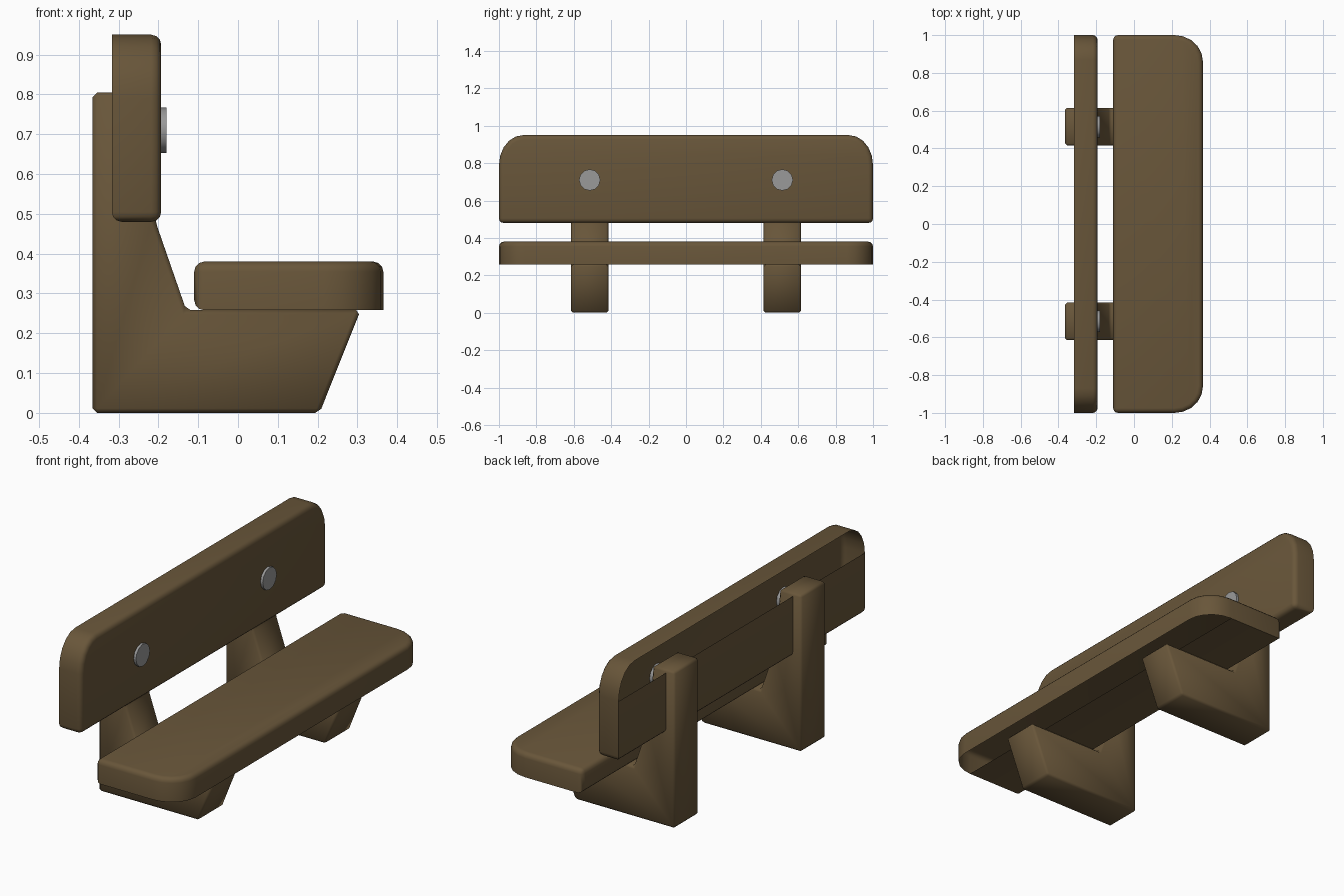
import bpy, bmesh, math
from mathutils import Vector

cube = bpy.data.objects.get("Cube")
if cube:
    bpy.data.objects.remove(cube)


def material(name, rgb):
    m = bpy.data.materials.new(name)
    m.use_nodes = True
    m.diffuse_color = (*rgb, 1)
    bsdf = m.node_tree.nodes["Principled BSDF"]
    bsdf.inputs["Base Color"].default_value = (*rgb, 1)
    bsdf.inputs["Roughness"].default_value = 0.8
    return m


wood = material("brown_wood", (0.14, 0.093, 0.042))
steel = material("grey_steel", (0.32, 0.32, 0.32))


def finish(bm, name, mat, angle=40):
    bmesh.ops.recalc_face_normals(bm, faces=bm.faces)
    mesh = bpy.data.meshes.new(name)
    bm.to_mesh(mesh)
    bm.free()
    mesh.materials.append(mat)
    ob = bpy.data.objects.new(name, mesh)
    bpy.context.collection.objects.link(ob)
    bpy.ops.object.select_all(action="DESELECT")
    ob.select_set(True)
    bpy.context.view_layer.objects.active = ob
    bpy.ops.object.shade_smooth_by_angle(angle=math.radians(angle))
    return ob


# Plank with two rounded corners; its hidden side is panelled only between the
# square corners and the start of the rounding, and open beyond that.
def plank(name, place, height, depth, ru, rv, steps=5):
    outline = [(-1, 0), (1, 0)]
    for side in (1, -1):
        arc = []
        for i in range(steps + 1):
            a = math.pi / 2 * i / steps
            arc.append((side * (1 - ru + ru * math.cos(a)),
                        height - rv + rv * math.sin(a)))
        outline += arc if side > 0 else arc[::-1]
    bm = bmesh.new()
    front = [bm.verts.new(place(u, v, 0)) for u, v in outline]
    back = [bm.verts.new(place(u, v, depth)) for u, v in outline]
    n = len(outline)
    face = bm.faces.new(front)
    for i in range(n):
        j = (i + 1) % n
        bm.faces.new((front[i], front[j], back[j], back[i]))
    bm.faces.new((back[0], back[1], back[2], back[-1]))
    bmesh.ops.recalc_face_normals(bm, faces=bm.faces)
    soft = list(face.edges)
    soft += [bm.edges.get((front[k], back[k])) for k in (0, 1)]
    soft.append(bm.edges.get((back[0], back[1])))
    bmesh.ops.bevel(bm, geom=soft, offset=0.025, segments=3, profile=0.5,
                    affect="EDGES", clamp_overlap=True)
    return finish(bm, name, wood)


plank("backrest", lambda u, v, d: Vector((-0.193 - d, u, 0.48 + v)),
      0.47, 0.124, 0.13, 0.16)
plank("seat", lambda u, v, d: Vector((-0.11 + v, u, 0.38 - d)),
      0.475, 0.122, 0.14, 0.15)

# Leg profile: foot, seat ledge and upright that carries the backrest
leg_profile = [(-0.365, 0), (0.205, 0), (0.308, 0.258), (-0.13, 0.258),
               (-0.207, 0.48), (-0.24, 0.805), (-0.365, 0.805)]

for side, word in ((1, "left"), (-1, "right")):
    y = 0.515 * side

    bm = bmesh.new()
    cap = bm.faces.new([bm.verts.new((x, y - 0.1, z)) for x, z in leg_profile])
    ext = bmesh.ops.extrude_face_region(bm, geom=[cap], use_keep_orig=True)
    moved = [g for g in ext["geom"] if isinstance(g, bmesh.types.BMVert)]
    bmesh.ops.translate(bm, verts=moved, vec=(0, 0.2, 0))
    bmesh.ops.recalc_face_normals(bm, faces=bm.faces)
    bmesh.ops.bevel(bm, geom=bm.edges[:], offset=0.011, segments=1,
                    profile=0.5, affect="EDGES")
    finish(bm, word + "_leg", wood, 50)

    # Round bolt head on the front of the backrest
    bm = bmesh.new()
    bmesh.ops.create_cone(bm, cap_ends=True, segments=12, radius1=0.057,
                          radius2=0.057, depth=0.04)
    for v in bm.verts:
        v.co = Vector((v.co.z - 0.2, v.co.y + y, v.co.x + 0.71))
    finish(bm, word + "_bolt", steel)
